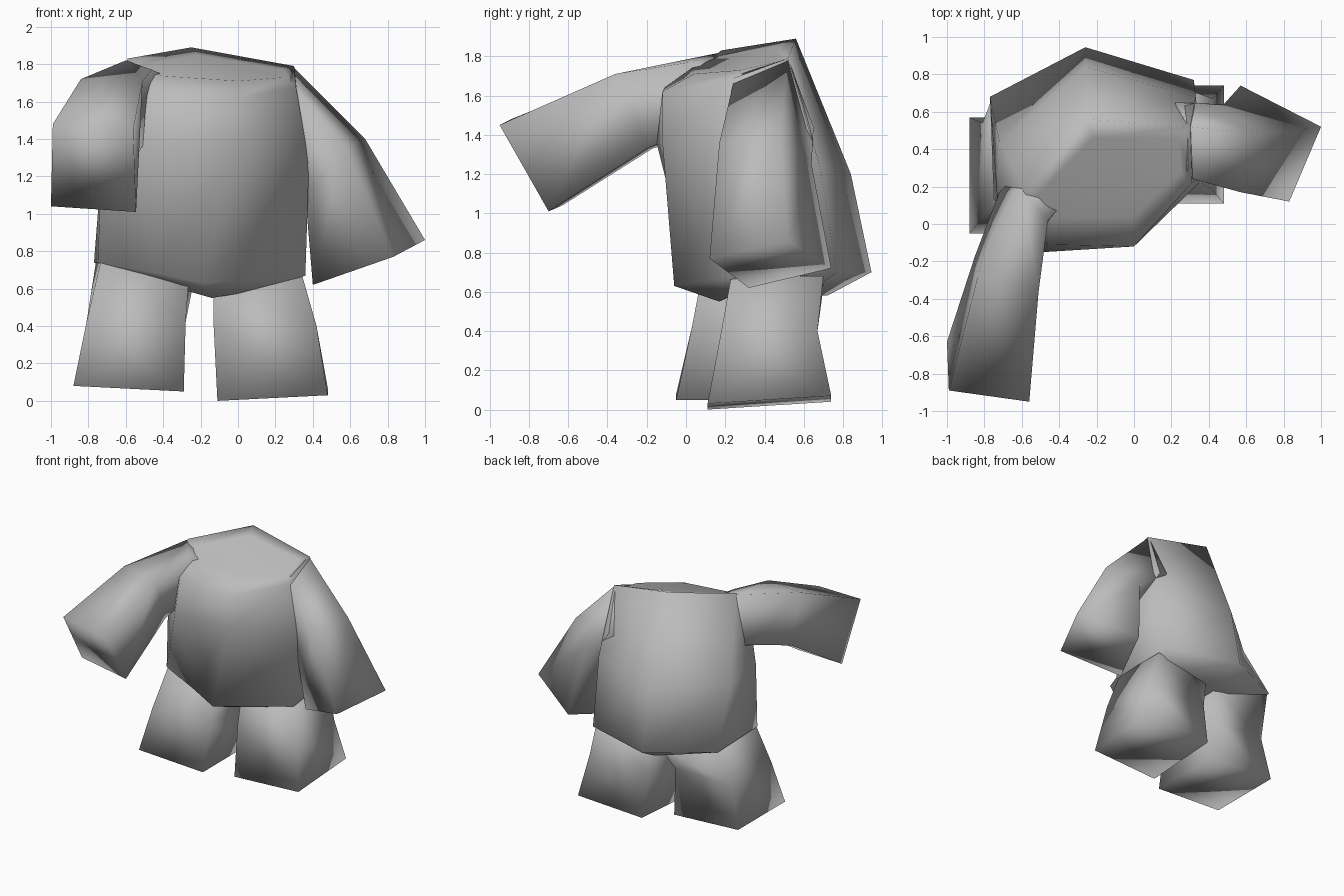
import bpy, bmesh, math

grey = bpy.data.materials.new("plain_grey")
grey.diffuse_color = (0.5, 0.5, 0.5, 1)


def loft(name, rings, angle=180):
    """Skin a closed surface through rings of equal point count."""
    bm = bmesh.new()
    loops = [[bm.verts.new(p) for p in ring] for ring in rings]
    n = len(loops[0])
    for a, b in zip(loops, loops[1:]):
        for i in range(n):
            j = (i + 1) % n
            bm.faces.new((a[i], a[j], b[j], b[i]))
    bm.faces.new(loops[0][::-1])
    bm.faces.new(loops[-1])
    bmesh.ops.recalc_face_normals(bm, faces=bm.faces)
    mesh = bpy.data.meshes.new(name)
    bm.to_mesh(mesh)
    bm.free()
    mesh.materials.append(grey)
    ob = bpy.data.objects.new(name, mesh)
    bpy.context.collection.objects.link(ob)
    bpy.ops.object.select_all(action='DESELECT')
    ob.select_set(True)
    bpy.context.view_layer.objects.active = ob
    bpy.ops.object.shade_smooth_by_angle(angle=math.radians(angle))
    return ob


def box_ring(x0, x1, y0, y1, z, tilt_x=0, tilt_y=0):
    """Four-sided ring whose height rises by the tilts across x and y."""
    return [(x0, y0, z), (x1, y0, z + tilt_x),
            (x1, y1, z + tilt_x + tilt_y), (x0, y1, z + tilt_y)]


# torso: seven-sided rings from crotch to shoulders
loft("torso", [
    [(-.60, .20, .67), (-.35, .14, .61), (-.14, .17, .55), (.22, .30, .61),
     (.20, .62, .60), (-.22, .72, .58), (-.62, .56, .66)],
    [(-.75, .13, .74), (-.42, .02, .68), (-.19, -.06, .63), (.36, .22, .67),
     (.32, .77, .70), (-.26, .945, .70), (-.77, .68, .74)],
    [(-.73, .12, 1.25), (-.48, -.15, 1.36), (0, -.12, 1.36), (.38, .25, 1.27),
     (.33, .68, 1.25), (-.26, .84, 1.20), (-.72, .44, 1.20)],
    [(-.66, .10, 1.60), (-.46, -.11, 1.64), (0, -.12, 1.62), (.31, .22, 1.68),
     (.30, .52, 1.79), (-.25, .56, 1.89), (-.59, .18, 1.83)],
    [(-.54, .09, 1.76), (-.44, .03, 1.74), (0, .04, 1.71), (.25, .28, 1.73),
     (.24, .46, 1.77), (-.22, .46, 1.85), (-.50, .17, 1.80)],
])

# arm reaching forward: shoulder, elbow, wrist
loft("forward_arm", [
    [(-.42, .28, 1.74), (-.30, .20, 1.70), (-.35, .20, 1.40), (-.60, .30, 1.42)],
    [(-.60, .18, 1.82), (-.46, .02, 1.77), (-.50, -.08, 1.38), (-.72, .17, 1.43)],
    [(-.84, -.30, 1.72), (-.51, -.36, 1.71), (-.53, -.20, 1.33), (-.85, -.17, 1.33)],
    [(-.99, -.89, 1.48), (-.56, -.95, 1.45), (-.545, -.70, 1.01), (-1, -.63, 1.04)],
])

# arm hanging at the side: shoulder, elbow, wrist
loft("hanging_arm", [
    [(.29, .52, 1.79), (.28, .25, 1.70), (.15, .30, 1.25), (.22, .65, 1.44)],
    [(.68, .48, 1.40), (.57, .17, 1.36), (.36, .26, 1.10), (.48, .64, 1.25)],
    [(1.0, .52, .86), (.83, .12, .77), (.40, .32, .62), (.57, .74, .72)],
])

# legs: hip, knee, sole
loft("left_leg", [
    [(-.73, .13, .76), (-.26, .08, .68), (-.24, .66, .62), (-.76, .67, .74)],
    box_ring(-.81, -.28, .03, .54, .42),
    box_ring(-.88, -.29, -.05, .57, .08, -.03),
])
loft("right_leg", [
    box_ring(-.13, .34, .23, .70, .62, .06),
    box_ring(-.13, .42, .18, .67, .40),
    box_ring(-.11, .48, .11, .74, .0, .03, .04),
])
